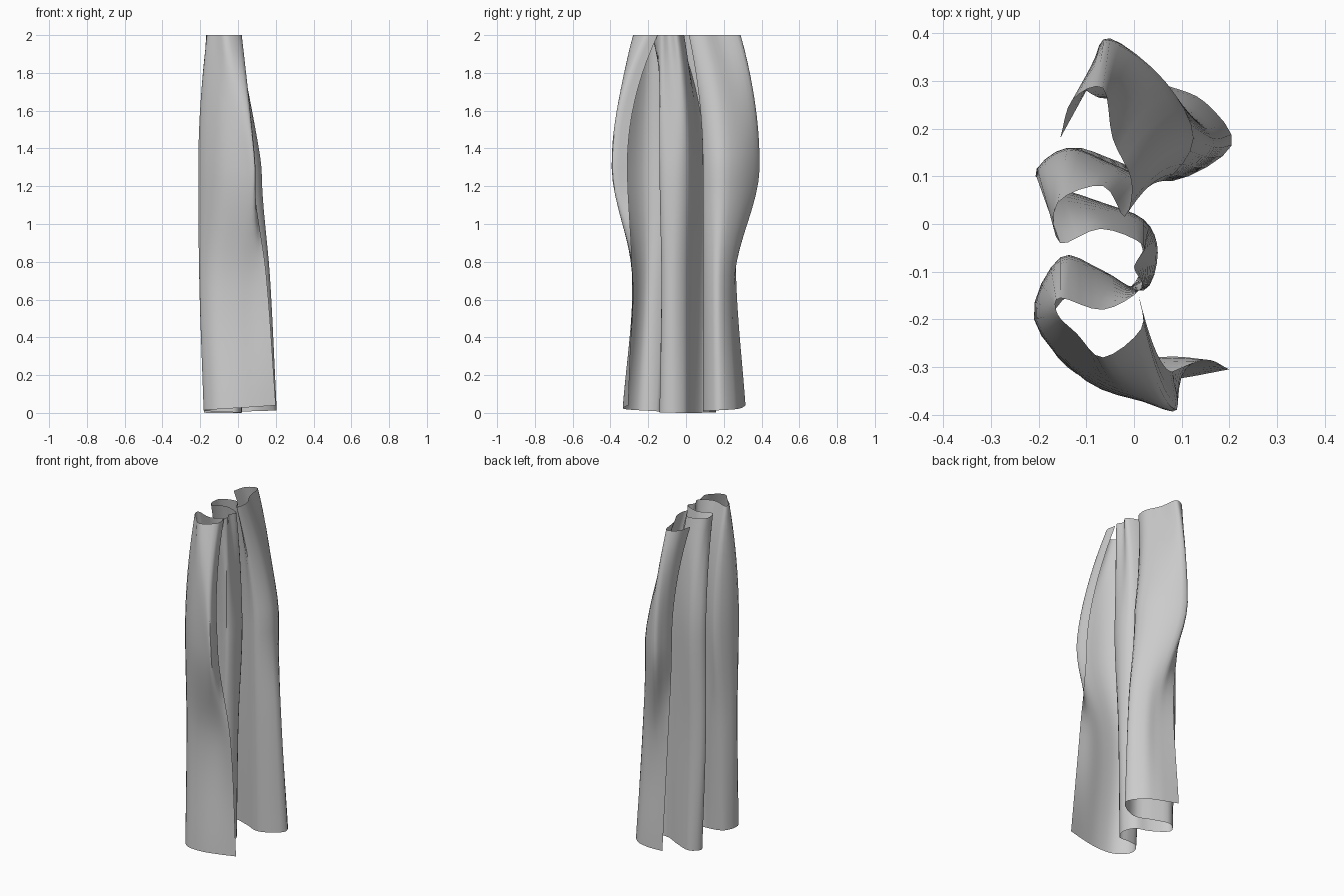
import bpy, bmesh, math
from mathutils import Vector

if "Cube" in bpy.data.objects:
    bpy.data.objects.remove(bpy.data.objects["Cube"])

# Plan outlines of the pleated cloth, front free edge to back free edge, per height
HEIGHTS = [0.0, 0.7, 1.3, 2.0]
BOTTOM = [(.2, -.305), (.09, -.325), (-.02, -.335), (-.12, -.315), (-.182, -.24), (-.15, -.16),
          (-.08, -.14), (-.01, -.135), (.02, -.07), (-.01, 0), (-.09, .03), (-.18, .1),
          (-.13, .16), (-.03, .13), (.08, .09), (.205, .165), (.15, .255), (.07, .29),
          (0, .305), (-.06, .315)]
LOW = [(.15, -.285), (.08, -.28), (-.02, -.285), (-.13, -.27), (-.205, -.2), (-.16, -.12),
       (-.08, -.11), (0, -.13), (.035, -.07), (0, 0), (-.09, .035), (-.205, .1),
       (-.14, .15), (-.03, .12), (.07, .09), (.17, .16), (.11, .235), (.04, .255),
       (-.015, .26), (-.065, .265)]
HIGH = [(.08, -.31), (.09, -.39), (.03, -.375), (-.1, -.33), (-.21, -.2), (-.155, -.07),
        (-.07, -.095), (.02, -.14), (.05, -.06), (.02, .01), (-.08, .05), (-.205, .1),
        (-.14, .16), (-.03, .12), (.06, .09), (.125, .18), (.065, .3), (-.05, .39),
        (-.085, .34), (-.1, .28)]
TOP = [(.01, -.15), (.015, -.22), (-.065, -.28), (-.12, -.23), (-.16, -.19), (-.155, -.155),
       (-.065, -.18), (.015, -.135), (.0, -.09), (.02, -.045), (-.07, -.01), (-.155, -.04),
       (-.16, .045), (-.065, .08), (-.02, .015), (-.005, .09), (-.045, .18), (-.065, .285),
       (-.13, .26), (-.155, .18)]


def smooth_at(points, knots, t, flat_end=False):
    """Hermite curve through the points; flat_end makes the last span curve away ever faster."""
    n = len(points)
    i = max(k for k in range(n - 1) if knots[k] <= t or k == 0)
    h = knots[i + 1] - knots[i]
    s = (t - knots[i]) / h
    if flat_end and i == n - 2:
        d = points[i + 1] - points[i]
        px = 2.0 if points[i].x < 0 else 1.1
        return points[i] + Vector((d.x * s ** px, d.y * s ** 2))

    def tangent(k):
        if flat_end and k == n - 2:
            return points[0] * 0
        a, b = max(k - 1, 0), min(k + 1, n - 1)
        return (points[b] - points[a]) / (knots[b] - knots[a])
    return (points[i] * (2*s**3 - 3*s**2 + 1) + tangent(i) * h * (s**3 - 2*s**2 + s)
            + points[i + 1] * (3*s**2 - 2*s**3) + tangent(i + 1) * h * (s**3 - s**2))


sections = [[Vector(p) for p in s] for s in (BOTTOM, LOW, HIGH, TOP)]
count = len(TOP)
ROWS, SUB = 28, 4
cols = (count - 1) * SUB

# Hanging cloth: loft the outlines, hem slightly raised at both free edges
bm = bmesh.new()
grid = []
for r in range(ROWS + 1):
    z = 2.0 * r / ROWS
    outline = [smooth_at([s[i] for s in sections], HEIGHTS, z, True) for i in range(count)]
    row = []
    for c in range(cols + 1):
        p = smooth_at(outline, list(range(count)), c / SUB)
        hem = 0.04 * (2 * c / cols - 1) ** 2
        row.append(bm.verts.new((p.x, p.y, hem + (2 - hem) * z / 2)))
    grid.append(row)
for a, b in zip(grid, grid[1:]):
    for c in range(cols):
        bm.faces.new((a[c], b[c], b[c + 1], a[c + 1]))

mesh = bpy.data.meshes.new("curtain")
bm.to_mesh(mesh)
bm.free()
curtain = bpy.data.objects.new("curtain", mesh)
bpy.context.collection.objects.link(curtain)
bpy.context.view_layer.objects.active = curtain
curtain.select_set(True)
bpy.ops.object.shade_smooth_by_angle(angle=math.radians(50))
